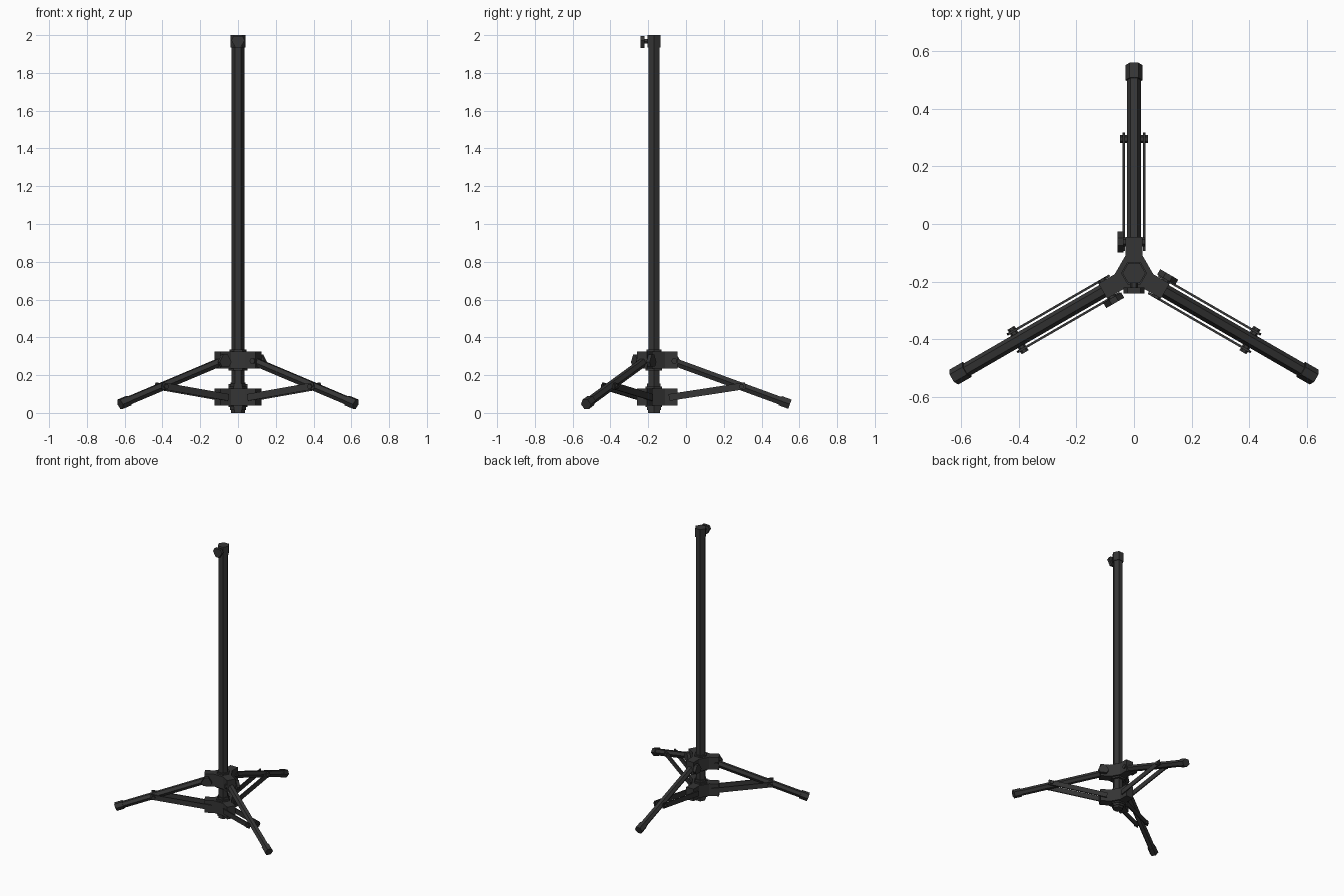
import bpy, bmesh, math
from mathutils import Vector, Matrix

if "Cube" in bpy.data.objects:
    bpy.data.objects.remove(bpy.data.objects["Cube"])

CENTRE = Vector((0, -0.17, 0))


def ngon(r, n=6):
    return [(r * math.cos(2 * math.pi * i / n), r * math.sin(2 * math.pi * i / n)) for i in range(n)]


def prism(name, a, b, profile, side=(1, 0, 0), turn=0):
    """Extrude a 2D profile from a to b, then turn it around the pole."""
    a, b = Vector(a), Vector(b)
    d = (b - a).normalized()
    s = Vector(side)
    s = (s - d * s.dot(d)).normalized()
    u = d.cross(s)
    m = Matrix.Translation(CENTRE) @ Matrix.Rotation(turn, 4, 'Z')
    bm = bmesh.new()
    rings = [[bm.verts.new(m @ (p + s * x + u * y)) for x, y in profile] for p in (a, b)]
    bm.faces.new(rings[0][::-1])
    bm.faces.new(rings[1])
    n = len(profile)
    for i in range(n):
        j = (i + 1) % n
        bm.faces.new((rings[0][i], rings[0][j], rings[1][j], rings[1][i]))
    bmesh.ops.recalc_face_normals(bm, faces=bm.faces)
    me = bpy.data.meshes.new(name)
    bm.to_mesh(me)
    bm.free()
    me.materials.append(MAT)
    ob = bpy.data.objects.new(name, me)
    bpy.context.collection.objects.link(ob)
    return ob


MAT = bpy.data.materials.new("dark_metal")
MAT.diffuse_color = (0.035, 0.035, 0.035, 1)
MAT.use_nodes = True
MAT.node_tree.nodes["Principled BSDF"].inputs["Base Color"].default_value = MAT.diffuse_color


def rotated(x, y, t):
    return (x * math.cos(t) - y * math.sin(t), x * math.sin(t) + y * math.cos(t))


# three-armed hub outline
hub = []
for k in range(3):
    hub += [rotated(x, y, k * 2 * math.pi / 3) for x, y in
            ((0.03, 0.06), (0.03, 0.125), (-0.03, 0.125), (-0.03, 0.06))]

# three-lobed knob outline (triangle with cut corners)
lobe = []
for k in range(3):
    lobe += [rotated(x, 0.034, k * 2 * math.pi / 3 + math.pi) for x in (0.013, -0.013)]


def ring(name, z0, z1, r):
    prism(name, (0, 0, z0), (0, 0, z1), ngon(r))


# pole and top clamp
ring("pole", 0.01, 1.99, 0.034)
ring("top_clamp", 1.935, 2.0, 0.04)
prism("top_knob_stem", (0, -0.03, 1.967), (0, -0.055, 1.967), ngon(0.014))
prism("top_knob", (0, -0.05, 1.967), (0, -0.07, 1.967), lobe)

# hubs with stepped collars
prism("upper_hub", (0, 0, 0.235), (0, 0, 0.325), hub)
prism("lower_hub", (0, 0, 0.04), (0, 0, 0.13), hub)
for name, z0, z1, r in (
        ("upper_hub_top_collar", 0.32, 0.336, 0.045),
        ("upper_hub_bottom_collar", 0.224, 0.24, 0.05),
        ("lower_hub_top_flange", 0.125, 0.141, 0.05),
        ("lower_hub_top_collar", 0.138, 0.156, 0.041),
        ("lower_hub_bottom_flange", 0.03, 0.045, 0.05),
        ("lower_hub_bottom_collar", 0.015, 0.032, 0.043),
        ("pole_bottom_cap", 0.0, 0.018, 0.036)):
    ring(name, z0, z1, r)

# legs, feet, braces and bolts
for k in range(3):
    t = k * 2 * math.pi / 3
    n = f"_{k + 1}"
    top = Vector((0, 0.08, 0.28))
    end = Vector((0, 0.72, 0.046))
    d = (end - top).normalized()
    prism("leg" + n, top, end - d * 0.01, ngon(0.024), turn=t)
    prism("foot" + n, end - d * 0.055, end, ngon(0.03), turn=t)
    # pivot bolt with knob on one side, nut on the other
    prism("leg_bolt" + n, (-0.04, 0.108, 0.275), (0.038, 0.108, 0.275), ngon(0.016), (0, 1, 0), t)
    prism("leg_knob" + n, (-0.036, 0.108, 0.275), (-0.057, 0.108, 0.275), lobe, (0, 1, 0), t)
    # brace bars either side of the leg
    for s, tag in ((-1, "_left"), (1, "_right")):
        prism("brace" + tag + n, (s * 0.035, 0.08, 0.082), (s * 0.035, 0.485, 0.144),
              [(-0.004, -0.018), (0.004, -0.018), (0.004, 0.018), (-0.004, 0.018)], turn=t)
        prism("brace_nut" + tag + n, (s * 0.022, 0.464, 0.14), (s * 0.049, 0.464, 0.14),
              ngon(0.014), (0, 1, 0), t)
